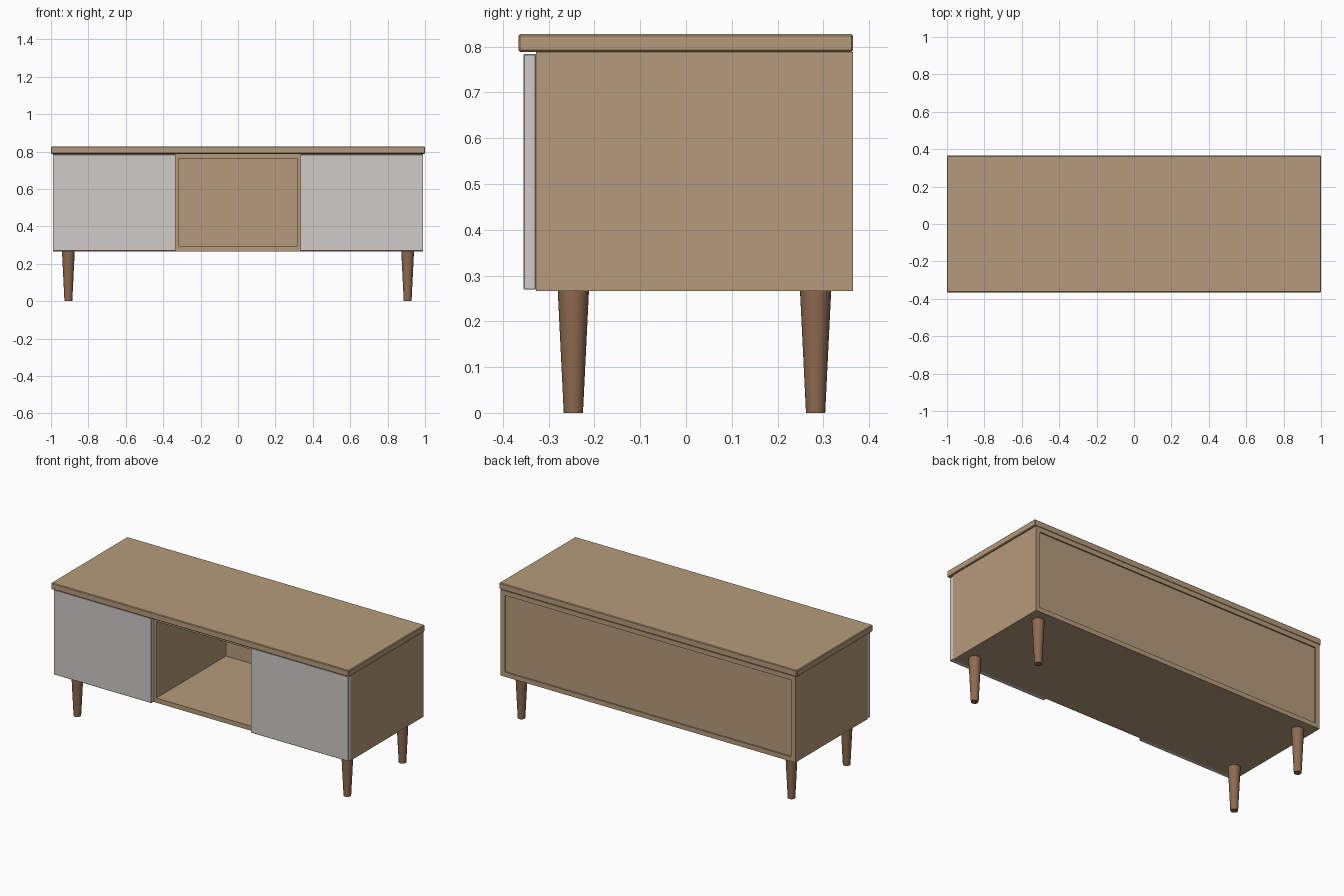
import bpy
import math

if "Cube" in bpy.data.objects:
    bpy.data.objects.remove(bpy.data.objects["Cube"])


def material(name, rgb):
    m = bpy.data.materials.new(name)
    m.diffuse_color = (*rgb, 1)
    m.use_nodes = True
    m.node_tree.nodes["Principled BSDF"].inputs["Base Color"].default_value = m.diffuse_color
    return m


WOOD = material("light_wood", (0.46, 0.33, 0.20))
DARK = material("leg_wood", (0.27, 0.145, 0.08))
PALE = material("pale_paint", (0.62, 0.60, 0.57))


def box(name, x, y, z, mat, bevel=0.0):
    """Box from (min, max) ranges on each axis."""
    bpy.ops.mesh.primitive_cube_add(size=1)
    o = bpy.context.object
    o.name = name
    for v in o.data.vertices:
        v.co = [(a + b) / 2 + c * (b - a) for c, (a, b) in zip(v.co, (x, y, z))]
    o.data.materials.append(mat)
    if bevel:
        b = o.modifiers.new("edge", "BEVEL")
        b.width = bevel
        b.segments = 1
    return o


# Main cabinet dimensions
W, T = 0.99, 0.028
FRONT, BACK = -0.328, 0.365
Z0, Z1 = 0.266, 0.788

# Horizontal boards and back
box("table_top", (-1, 1), (-0.366, BACK), (Z1, 0.827), WOOD, 0.004)
box("cabinet_floor", (-W + T, W - T), (FRONT, BACK), (Z0, Z0 + T), WOOD)
box("cabinet_ceiling", (-W + T, W - T), (FRONT, BACK), (Z1 - T, Z1), WOOD)
box("back_panel", (-W + T, W - T), (BACK - 0.025, BACK - 0.008),
    (Z0 + T, Z1 - T), WOOD)

# Sides, dividers, doors and legs on both sides
for s, side in ((-1, "left"), (1, "right")):
    def span(a, b):
        return tuple(sorted((s * a, s * b)))

    box(f"{side}_side_panel", span(W - T, W), (FRONT, BACK), (Z0, Z1), WOOD)
    box(f"{side}_divider", span(0.319, 0.319 + T), (FRONT, BACK - 0.025),
        (Z0 + T, Z1 - T), WOOD)
    box(f"{side}_door", span(0.333, W), (-0.355, FRONT), (0.269, 0.784), PALE, 0.002)
    for y, end in ((-0.246, "front"), (0.283, "back")):
        bpy.ops.mesh.primitive_cone_add(vertices=32, radius1=0.021, radius2=0.034,
                                        depth=Z0, location=(s * 0.907, y, Z0 / 2))
        leg = bpy.context.object
        leg.name = f"{end}_{side}_leg"
        leg.data.materials.append(DARK)
        bpy.ops.object.shade_smooth_by_angle(angle=math.radians(30))
